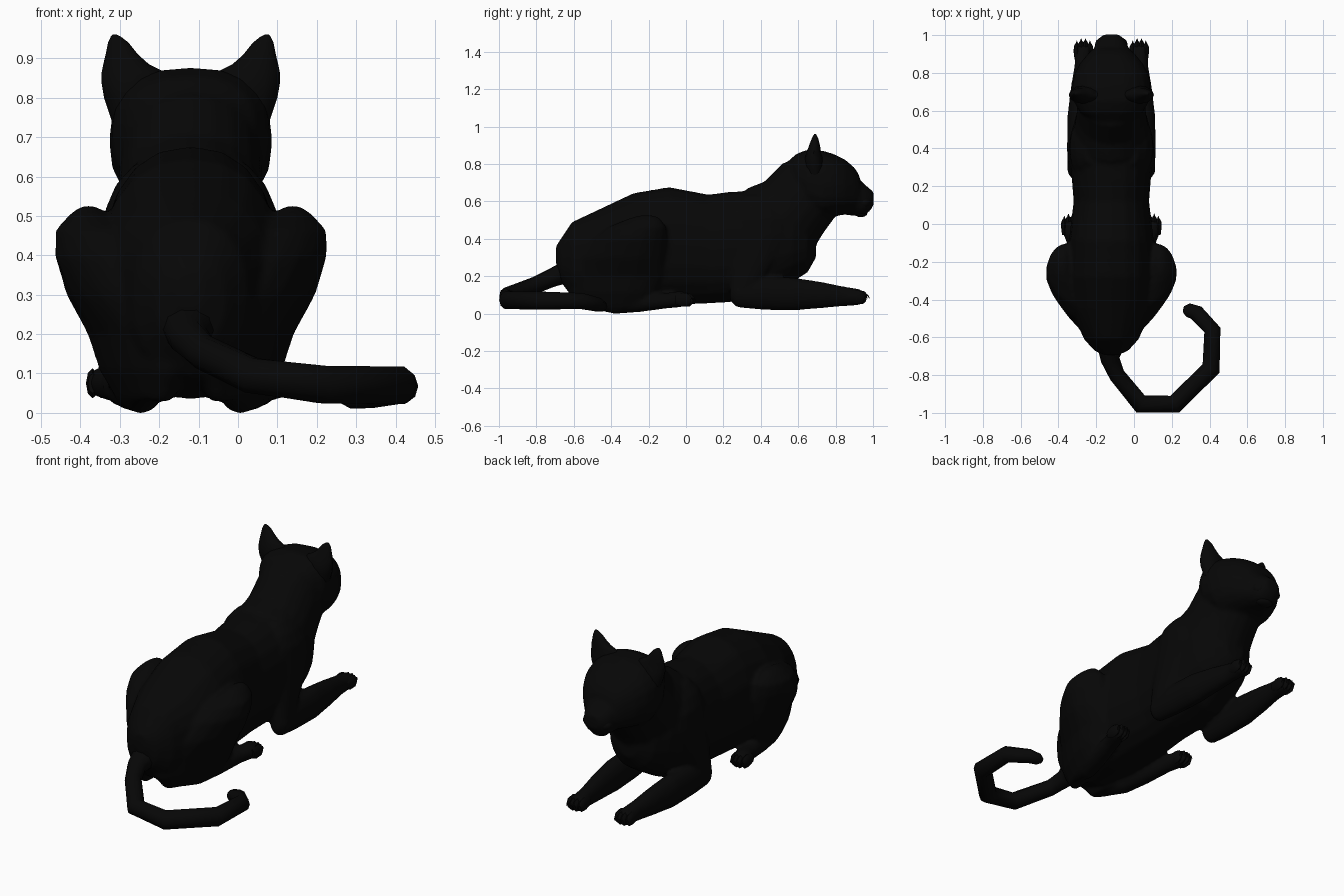
import bpy, bmesh, math
from mathutils import Vector

default = bpy.data.objects.get("Cube")
if default:
    bpy.data.objects.remove(default, do_unlink=True)

fur = bpy.data.materials.new("black fur")
fur.use_nodes = True
FUR_COLOUR = (0.002, 0.002, 0.002, 1)
fur.diffuse_color = FUR_COLOUR
fur.node_tree.nodes["Principled BSDF"].inputs["Base Color"].default_value = FUR_COLOUR

MID = -0.12  # x of the body's mirror plane
ALONG, UP = Vector((0, 1, 0)), Vector((0, 0, 1))
SIDES = (("left", 1), ("right", -1))


def finish(bm, name, angle=50):
    """Turn a bmesh into a named, smooth shaded object."""
    bmesh.ops.recalc_face_normals(bm, faces=bm.faces)
    mesh = bpy.data.meshes.new(name)
    bm.to_mesh(mesh)
    bm.free()
    mesh.materials.append(fur)
    obj = bpy.data.objects.new(name, mesh)
    bpy.context.collection.objects.link(obj)
    bpy.ops.object.select_all(action="DESELECT")
    obj.select_set(True)
    bpy.context.view_layer.objects.active = obj
    bpy.ops.object.shade_smooth_by_angle(angle=math.radians(angle))
    return obj


def add_loft(bm, sections, sides=14, axis=None, up=UP, power=1.0):
    """Skin rings (centre x, y, z, half width, half height) along a path."""
    points = [Vector(s[:3]) for s in sections]
    rings = []
    for i, (point, section) in enumerate(zip(points, sections)):
        ahead, behind = points[min(i + 1, len(points) - 1)], points[max(i - 1, 0)]
        tangent = axis or (ahead - behind).normalized()
        side = tangent.cross(up).normalized()
        rise = side.cross(tangent)
        ring = []
        for k in range(sides):
            turn = math.tau * k / sides
            c, s = math.cos(turn), math.sin(turn)
            c = math.copysign(abs(c) ** power, c)
            s = math.copysign(abs(s) ** power, s)
            ring.append(bm.verts.new(point + side * c * section[3] + rise * s * section[4]))
        rings.append(ring)
    for a, b in zip(rings, rings[1:]):
        for k in range(sides):
            n = (k + 1) % sides
            bm.faces.new((a[k], a[n], b[n], b[k]))
    bm.faces.new(rings[0])
    bm.faces.new(rings[-1])


def loft(name, sections, **options):
    bm = bmesh.new()
    add_loft(bm, sections, **options)
    return finish(bm, name)


def slices(profile):
    """Convert (y, bottom, top, half width) to upright sections."""
    return [(MID, y, (low + top) / 2, w, (top - low) / 2) for y, low, top, w in profile]


def mirrored(sections, s):
    return [(MID + s * x, y, z, a, b) for x, y, z, a, b in sections]


def ball(name, centre, size):
    bm = bmesh.new()
    bmesh.ops.create_uvsphere(bm, u_segments=12, v_segments=8, radius=1)
    bmesh.ops.scale(bm, vec=size, verts=bm.verts)
    bmesh.ops.translate(bm, vec=centre, verts=bm.verts)
    return finish(bm, name)


def toes(name, x, y, z, spread):
    """Four toes, each ending in a small pointed claw."""
    bm = bmesh.new()
    for k in range(4):
        side = k - 1.5
        tx = x + side * spread
        ty = y - abs(side) * 0.012
        add_loft(bm, [(tx, ty - .07, z, .012, .025), (tx, ty - .03, z, .017, .038),
                      (tx, ty, z - .003, .016, .033), (tx, ty + .014, z - .006, .009, .018)], sides=8)
        add_loft(bm, [(tx, ty, z + .012, .007, .007), (tx, ty + .02, z + .008, .005, .005),
                      (tx, ty + .03, z - .008, .001, .001)], sides=6)
    return finish(bm, name)


def blend(parts, name):
    """Fuse overlapping parts into one skin with softened joins."""
    bpy.ops.object.select_all(action="DESELECT")
    for part in parts:
        part.select_set(True)
    body = bpy.context.view_layer.objects.active = parts[0]
    bpy.ops.object.join()
    body.name = name
    skin = body.modifiers.new("skin", "REMESH")
    skin.mode, skin.voxel_size, skin.use_smooth_shade = "VOXEL", 0.011, True
    soften = body.modifiers.new("soften", "SMOOTH")
    soften.factor, soften.iterations = 0.5, 6
    for modifier in (skin.name, soften.name):
        bpy.ops.object.modifier_apply(modifier=modifier)


# Torso, neck and head
skin_parts = [loft("torso", slices([
    (-.695, .27, .36, .035), (-.67, .17, .4, .09), (-.61, .09, .49, .145),
    (-.45, .035, .565, .215), (-.28, .035, .645, .235), (-.09, .045, .677, .225),
    (.12, .055, .637, .2), (.22, .06, .65, .208), (.3, .07, .655, .215),
    (.45, .1, .68, .215), (.57, .17, .66, .19), (.65, .22, .6, .14), (.695, .3, .5, .06)]),
    sides=20, axis=ALONG, power=.88)]
skin_parts.append(loft("neck", [
    (MID, .4, .42, .19, .22), (MID, .49, .48, .2, .25), (MID, .575, .565, .185, .21),
    (MID, .66, .665, .178, .2), (MID, .715, .71, .17, .165), (MID, .76, .75, .12, .11)], sides=20))
skin_parts.append(loft("head", slices([
    (.53, .68, .8, .08), (.59, .6, .855, .165), (.65, .54, .877, .2), (.73, .505, .872, .208),
    (.79, .52, .854, .197), (.85, .53, .824, .167), (.9, .54, .782, .125), (.924, .55, .745, .1),
    (.938, .56, .69, .07)]),
    sides=20, axis=ALONG, power=.82))
skin_parts.append(loft("muzzle", slices([
    (.84, .53, .76, .1), (.89, .522, .75, .1), (.93, .52, .715, .092),
    (.96, .528, .688, .082), (.985, .55, .667, .064), (1.003, .58, .65, .04)]),
    axis=ALONG, power=.85))
ball("nose", (MID, .98, .638), (.03, .02, .02))
ball("chin", (MID, .935, .538), (.05, .035, .022))

for label, s in SIDES:
    # Face details
    ball(label + "_eye", (MID + s * .088, .892, .71), (.026, .02, .017))
    ball(label + "_muzzle_pad", (MID + s * .04, .95, .595), (.047, .04, .036))
    loft(label + "_ear", mirrored([
        (.15, .69, .74, .05, .04), (.15, .685, .8, .07, .048), (.15, .683, .835, .076, .046),
        (.146, .683, .865, .08, .038), (.164, .686, .885, .058, .033),
        (.175, .688, .91, .041, .026), (.184, .69, .94, .026, .016),
        (.19, .69, .955, .013, .008), (.193, .69, .96, .006, .004)], s),
        axis=UP, up=ALONG, sides=12)

    # Folded foreleg and outstretched paw
    skin_parts.append(loft(label + "_shoulder", mirrored([
        (.175, .29, .06, .03, .04), (.18, .31, .14, .052, .08), (.175, .36, .28, .055, .12),
        (.166, .4, .42, .058, .155), (.16, .4, .51, .06, .14), (.14, .39, .58, .05, .11),
        (.11, .38, .635, .03, .06)], s),
        axis=UP, up=ALONG))
    skin_parts.append(loft(label + "_foreleg", mirrored([
        (.18, .235, .11, .025, .04), (.182, .27, .108, .05, .075), (.178, .4, .11, .057, .09),
        (.173, .57, .105, .06, .09), (.163, .72, .1, .052, .072), (.152, .84, .093, .043, .054),
        (.148, .9, .09, .047, .047), (.148, .945, .088, .044, .04)], s), axis=ALONG))
    toes(label + "_front_toes", MID + s * .148, .958, .089, .023)

    # Folded haunch, slanted inwards towards the tail
    haunch = loft(label + "_haunch", mirrored([
        (.15, -.4, .03, .05, .17), (.15, -.39, .11, .09, .24), (.162, -.37, .2, .1, .265),
        (.193, -.34, .3, .122, .235), (.214, -.3, .4, .13, .2), (.238, -.26, .465, .097, .155),
        (.25, -.225, .505, .047, .09), (.25, -.21, .525, .018, .045)], s),
        axis=UP, up=ALONG, sides=18)
    for v in haunch.data.vertices:
        v.co.x += s * .3 * min(v.co.y + .3, 0.03)
    skin_parts.append(haunch)

    # Hind foot lying flat
    skin_parts.append(loft(label + "_hind_foot", mirrored([
        (.1, -.54, .065, .025, .03), (.125, -.38, .052, .052, .054), (.155, -.25, .06, .052, .052),
        (.19, -.1, .07, .044, .042), (.212, -.03, .078, .05, .044), (.216, .015, .08, .042, .035)], s)))
    toes(label + "_hind_toes", MID + s * .216, .03, .075, .022)

blend(skin_parts, "body")

# Curled tail
loft("tail", [
    (MID, -.56, .24, .1, .09), (-.125, -.66, .215, .068, .06), (-.125, -.72, .19, .05, .05),
    (-.09, -.8, .155, .043, .045), (.035, -.953, .095, .05, .047), (.215, -.954, .072, .05, .05),
    (.408, -.765, .07, .05, .05), (.415, -.56, .068, .044, .045), (.33, -.47, .048, .042, .038),
    (.285, -.455, .04, .036, .031), (.262, -.45, .038, .016, .015)], sides=10)
